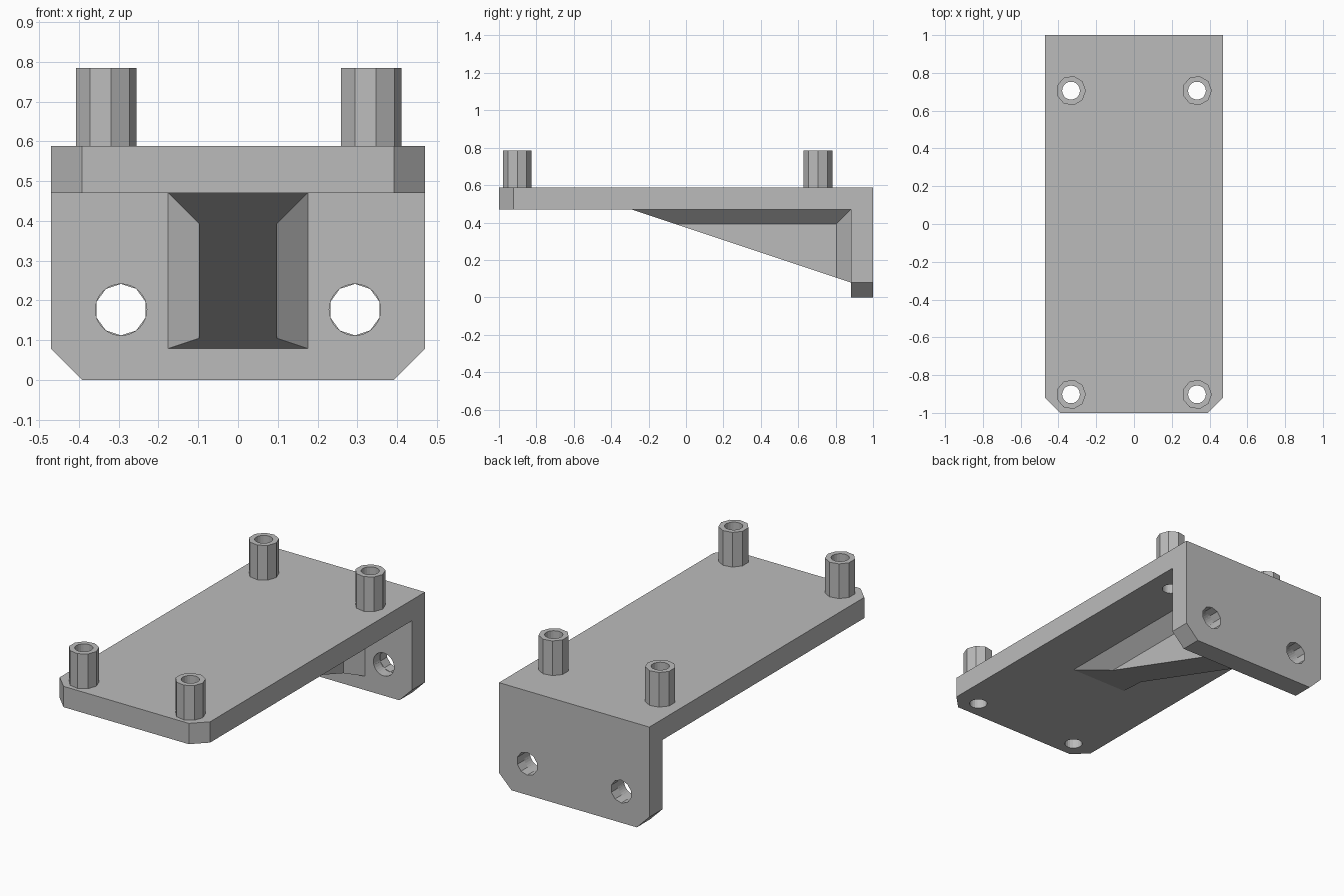
import bpy, bmesh
from math import cos, sin, pi
from mathutils import Vector

if "Cube" in bpy.data.objects:
    bpy.data.objects.remove(bpy.data.objects["Cube"])

U = 2 / 51                      # one millimetre of the bracket
W, T, H = 12 * U, 3 * U, 15 * U  # half width, thickness, height of the bracket
POSTS = [(sx * 8.5 * U, y) for sx in (-1, 1) for y in (-0.902, 0.706)]

grey = bpy.data.materials.new("plain grey")
grey.use_nodes = True
colour = (0.5, 0.5, 0.5, 1)
grey.diffuse_color = colour
grey.node_tree.nodes["Principled BSDF"].inputs["Base Color"].default_value = colour


def finish(name, bm):
    bmesh.ops.recalc_face_normals(bm, faces=bm.faces[:])
    mesh = bpy.data.meshes.new(name)
    bm.to_mesh(mesh)
    bm.free()
    mesh.materials.append(grey)
    obj = bpy.data.objects.new(name, mesh)
    bpy.context.collection.objects.link(obj)
    return obj


def extruded(points, direction):
    bm = bmesh.new()
    face = bm.faces.new([bm.verts.new(p) for p in points])
    new = bmesh.ops.extrude_face_region(bm, geom=[face])["geom"]
    moved = [v for v in new if isinstance(v, bmesh.types.BMVert)]
    bmesh.ops.translate(bm, verts=moved, vec=direction)
    if not face.is_valid or len([f for f in bm.faces if len(f.verts) == len(points)]) < 2:
        bmesh.ops.holes_fill(bm, edges=bm.edges[:])
    return bm


def cylinder(name, centre, axis, radius, sides, length, phase=0.0):
    c = Vector(centre)
    pts = []
    for i in range(sides):
        a = 2 * pi * i / sides + phase
        u, v = radius * cos(a), radius * sin(a)
        pts.append(c + (Vector((u, v, 0)) if axis == "z" else Vector((u, 0, v))))
    step = (0, 0, length) if axis == "z" else (0, length, 0)
    return finish(name, extruded(pts, step))


def cut(obj, cutters):
    for c in cutters:
        c.hide_render = True
        mod = obj.modifiers.new("hole", "BOOLEAN")
        mod.operation, mod.solver, mod.object = "DIFFERENCE", "EXACT", c
    graph = bpy.context.evaluated_depsgraph_get()
    mesh = bpy.data.meshes.new_from_object(obj.evaluated_get(graph))
    obj.modifiers.clear()
    obj.data = mesh
    for c in cutters:
        bpy.data.objects.remove(c)


# L-shaped bracket with chamfered free corners
profile = [(-1, H), (1, H), (1, 0), (1 - T, 0), (1 - T, H - T), (-1, H - T)]
bm = extruded([(-W, y, z) for y, z in profile], (2 * W, 0, 0))
corners = []
for e in bm.edges:
    a, b = (v.co for v in e.verts)
    if abs(a.x - b.x) < 1e-4:
        at_front = a.y < -0.99 and b.y < -0.99
        at_bottom = a.z < 0.01 and b.z < 0.01
        if at_front or at_bottom:
            corners.append(e)
bmesh.ops.bevel(bm, geom=corners, offset=2 * U, offset_type="OFFSET",
                segments=1, affect="EDGES", clamp_overlap=False)
bracket = finish("bracket", bm)

# Screw holes through the plate and the rear wall
drills = [cylinder("drill", (x, y, 0.4), "z", 1.2 * U, 20, 0.6) for x, y in POSTS]
for sx in (-1, 1):
    spot = 7.5 * U * sx
    drills.append(cylinder("drill", (spot, 0.8, 4.5 * U), "y", 1.65 * U, 10, 0.4, pi / 10))
    drills.append(cylinder("drill", (spot, 0.8, 4.5 * U), "y", 1.65 * U, 32, 0.14))
cut(bracket, drills)

# Hollow nine-sided standoffs
for i, (x, y) in enumerate(POSTS):
    post = cylinder("standoff_%d" % (i + 1), (x, y, H), "z", 2 * U, 9, 5 * U)
    cut(post, [cylinder("drill", (x, y, 0.4), "z", 1.2 * U, 20, 0.6)])

# Triangular gusset, flared where it meets the plate and the wall
top, back, flare = H - T, 1 - T, 2 * U
tip, low = back - 30 * U, top - 10 * U
slope = (top - low) / (back - tip)
outer = [(tip, top), (back, top), (back, low)]
inner = [(tip + flare / slope, top - flare), (back - flare, top - flare),
         (back - flare, low + flare * slope)]
bm = bmesh.new()
sides = []
for s in (-1, 1):
    o = [bm.verts.new((s * 4.5 * U, y, z)) for y, z in outer]
    n = [bm.verts.new((s * 2.5 * U, y, z)) for y, z in inner]
    bm.faces.new(n)
    bm.faces.new((o[0], o[1], n[1], n[0]))
    bm.faces.new((o[1], o[2], n[2], n[1]))
    sides.append((o, n))
(lo, ln), (ro, rn) = sides
bm.faces.new((lo[0], lo[1], ro[1], ro[0]))
bm.faces.new((lo[1], lo[2], ro[2], ro[1]))
for a, b, c, d in ((lo[0], ro[0], rn[0], ln[0]), (ln[0], rn[0], rn[2], ln[2]),
                   (ln[2], rn[2], ro[2], lo[2])):
    bm.faces.new((a, b, c, d))
finish("gusset", bm)
